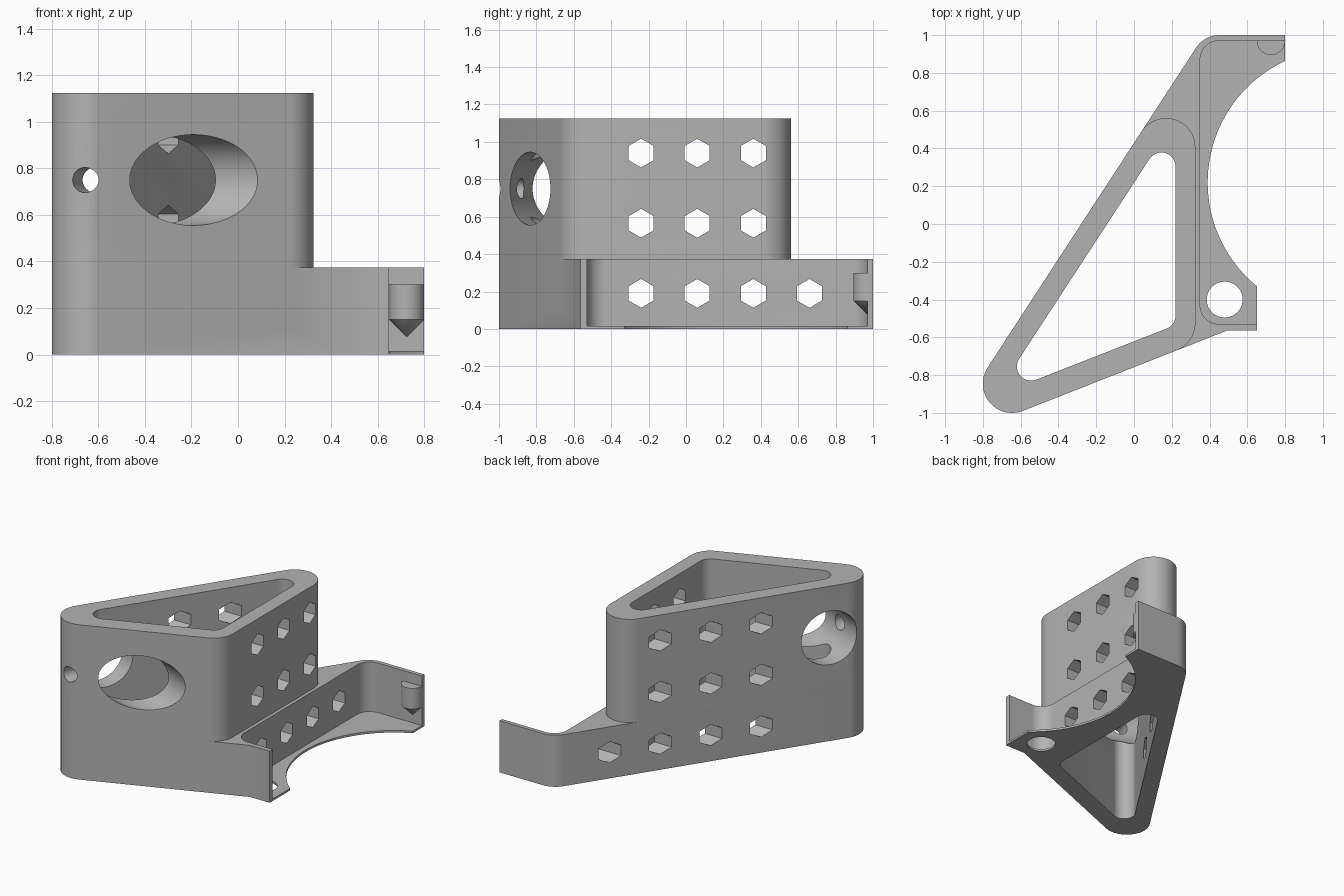
import bpy, bmesh, math
from mathutils import Vector, Matrix

cube = bpy.data.objects.get("Cube")
if cube:
    bpy.data.objects.remove(cube, do_unlink=True)

grey = bpy.data.materials.new("plain grey")
grey.use_nodes = True
grey.diffuse_color = (0.45, 0.45, 0.45, 1)
grey.node_tree.nodes["Principled BSDF"].inputs["Base Color"].default_value = grey.diffuse_color


def rounded(corners, steps=16):
    """Outline from (x, y, radius) corners, with an arc at each rounded one."""
    out = []
    for i, (x, y, r) in enumerate(corners):
        p = Vector((x, y))
        if not r:
            out.append(p)
            continue
        a = (Vector(corners[i - 1][:2]) - p).normalized()
        b = (Vector(corners[(i + 1) % len(corners)][:2]) - p).normalized()
        half = a.angle(b) / 2
        centre = p + (a + b).normalized() * r / math.sin(half)
        start = p + a * r / math.tan(half) - centre
        turn = math.pi - 2 * half
        for k in range(steps + 1):
            out.append(centre + Matrix.Rotation(turn * k / steps, 2) @ start)
    return out


def make(name, bm):
    bmesh.ops.recalc_face_normals(bm, faces=bm.faces)
    mesh = bpy.data.meshes.new(name)
    bm.to_mesh(mesh)
    bm.free()
    mesh.materials.append(grey)
    ob = bpy.data.objects.new(name, mesh)
    bpy.context.collection.objects.link(ob)
    return ob


def prism(name, outline, z0, z1):
    bm = bmesh.new()
    face = bm.faces.new([bm.verts.new((p[0], p[1], z0)) for p in outline])
    top = bmesh.ops.extrude_face_region(bm, geom=[face])["geom"]
    bmesh.ops.translate(bm, vec=(0, 0, z1 - z0),
                        verts=[v for v in top if isinstance(v, bmesh.types.BMVert)])
    return make(name, bm)


def rod(name, start, end, radius, sides=64, tip=None, spin=0):
    """Cylinder, cone or hexagonal bar between two points."""
    start, end = Vector(start), Vector(end)
    axis = end - start
    place = (Matrix.Translation((start + end) / 2)
             @ axis.to_track_quat('Z', 'Y').to_matrix().to_4x4()
             @ Matrix.Rotation(spin, 4, 'Z'))
    bm = bmesh.new()
    bmesh.ops.create_cone(bm, cap_ends=True, segments=sides, radius1=radius,
                          radius2=radius if tip is None else tip,
                          depth=axis.length, matrix=place)
    return make(name, bm)


def combine(body, tool, operation):
    mod = body.modifiers.new(operation, 'BOOLEAN')
    mod.object, mod.operation, mod.solver = tool, operation, 'EXACT'
    bpy.context.view_layer.objects.active = body
    bpy.ops.object.modifier_apply(modifier=mod.name)
    bpy.data.objects.remove(tool, do_unlink=True)


# Slanted outer faces as lines, so both storeys stay flush
def left(x):
    return 0.429 + 1.534 * x


def front(x):
    return -0.758 + 0.393 * x


nose_x = -1.187 / 1.141
nose = (nose_x, front(nose_x), 0.155)
H, LOW, FLOOR = 1.125, 0.375, 0.015

# Low base with its open tray
bracket = prism("bracket_body", rounded([
    nose, ((0.758 - 0.565) / 0.393, -0.565, 0), (0.65, -0.565, 0), (0.65, -0.335, 0),
    (0.8, 0.865, 0), (0.8, 1, 0), ((1 - 0.429) / 1.534, 1, 0.147)]), 0, LOW)
combine(bracket, prism("tray_cutter", rounded([
    (0.35, -0.53, 0.1), (1.2, -0.53, 0), (1.2, 0.97, 0), (0.35, 0.97, 0.1)]),
    FLOOR, 1), 'DIFFERENCE')
combine(bracket, rod("arc_cutter", (1.1, 0.22, -0.1), (1.1, 0.22, 0.2), 0.71, 128), 'DIFFERENCE')
combine(bracket, rod("floor_hole", (0.48, -0.4, -0.1), (0.48, -0.4, 0.1), 0.095), 'DIFFERENCE')

# Tall triangular housing
combine(bracket, prism("housing", rounded([
    nose, (0.325, front(0.325), 0.155), (0.325, left(0.325), 0.155)]), 0.1, H), 'UNION')
combine(bracket, prism("shaft_cutter", rounded([
    (-0.736, -0.91, 0.075), (0.22, -0.535, 0.075), (0.22, 0.556, 0.075)]), -0.1, 1.3), 'DIFFERENCE')

# Hexagonal holes through both long walls
for row, z in enumerate((0.19, 0.565, 0.94)):
    for col in range(4 if row == 0 else 3):
        y = -0.24 + 0.3 * col
        bar = rod("hex_cutter", (-1, y, z), (1, y, z), 0.077, 6)
        # Point of the hexagon faces up
        if max(v.co.z for v in bar.data.vertices) < z + 0.075:
            bpy.data.objects.remove(bar, do_unlink=True)
            bar = rod("hex_cutter", (-1, y, z), (1, y, z), 0.077, 6, spin=math.pi / 6)
        combine(bracket, bar, 'DIFFERENCE')

# Large oblique bore and the small hole that meets it
axis = Vector((-0.94, 0.34, 0)).normalized()
side = Vector((0.34, 0.94, 0)).normalized()
mid = Vector((-0.19, -0.833, 0.75))
combine(bracket, rod("bore_cutter", mid - axis * 0.6, mid + axis * 1.1, 0.195, 96), 'DIFFERENCE')
entry = Vector((-0.655, -0.99, 0.75))
combine(bracket, rod("pin_cutter", entry - side * 0.2, entry + side * 0.25, 0.054, 48), 'DIFFERENCE')

# Half-round catch with a pointed underside on the rear tray wall
catch = rod("catch", (0.725, 0.97, 0.15), (0.725, 0.97, 0.3), 0.075)
combine(catch, rod("catch_tip", (0.725, 0.97, 0.075), (0.725, 0.97, 0.15), 0, tip=0.075), 'UNION')
combine(catch, prism("catch_cutter", [(0.5, 0.985), (1, 0.985), (1, 1.2), (0.5, 1.2)], 0, 1), 'DIFFERENCE')
combine(bracket, catch, 'UNION')

# Smooth the curves and keep the edges sharp
bpy.ops.object.select_all(action='DESELECT')
bracket.select_set(True)
bpy.context.view_layer.objects.active = bracket
bpy.ops.object.shade_smooth_by_angle(angle=math.radians(25))
